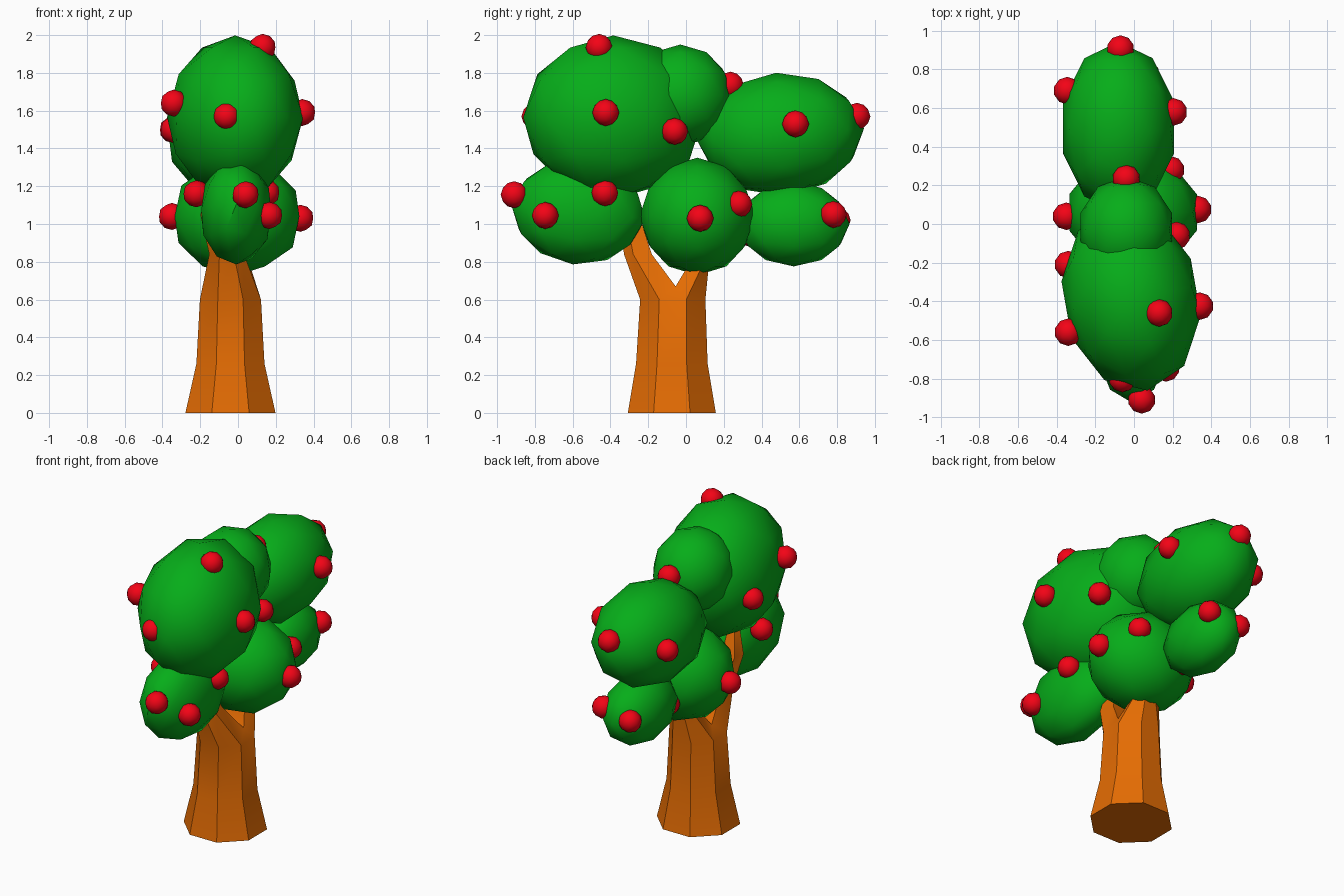
import bpy, bmesh, math
from mathutils import Matrix, Vector

if "Cube" in bpy.data.objects:
    bpy.data.objects.remove(bpy.data.objects["Cube"])


def material(name, rgb):
    m = bpy.data.materials.new(name)
    m.diffuse_color = (*rgb, 1)
    m.use_nodes = True
    m.node_tree.nodes["Principled BSDF"].inputs["Base Color"].default_value = m.diffuse_color
    return m


GREEN = material("leaf_green", (0.002, 0.42, 0.010))
RED = material("fruit_red", (0.90, 0.001, 0.008))
BROWN = material("bark_brown", (0.78, 0.15, 0.001))


def add_object(name, bm, mat):
    bmesh.ops.recalc_face_normals(bm, faces=bm.faces)
    me = bpy.data.meshes.new(name)
    bm.to_mesh(me)
    bm.free()
    me.materials.append(mat)
    ob = bpy.data.objects.new(name, me)
    bpy.context.collection.objects.link(ob)
    return ob


def ball(name, centre, radii, mat, tilt=0, yaw=0):
    """Low-poly ellipsoid tilted about x, then turned about z."""
    bm = bmesh.new()
    m = (Matrix.Translation(centre) @ Matrix.Rotation(math.radians(yaw), 4, 'Z')
         @ Matrix.Rotation(math.radians(tilt), 4, 'X') @ Matrix.Diagonal((*radii, 1)))
    bmesh.ops.create_icosphere(bm, subdivisions=2, radius=1.02, matrix=m)
    return add_object(name, bm, mat)


def ring(bm, spec, angles):
    x, y, z, rx, ry = spec
    return [bm.verts.new((x + rx * math.cos(math.radians(a)),
                          y + ry * math.sin(math.radians(a)), z)) for a in angles]


def bridge(bm, a, b):
    for i in range(len(a)):
        j = (i + 1) % len(a)
        bm.faces.new((a[i], a[j], b[j], b[i]))


# Trunk: flared octagon that splits at a saddle into two six-sided branches
bm = bmesh.new()
octagon = [22.5 + 45 * i for i in range(8)]
trunk = [ring(bm, s, octagon) for s in [(-0.04, -0.075, 0.0, 0.258, 0.252),
                                        (-0.04, -0.075, 0.26, 0.195, 0.205),
                                        (-0.04, -0.07, 0.60, 0.175, 0.187)]]
bm.faces.new(trunk[0])
for a, b in zip(trunk, trunk[1:]):
    bridge(bm, a, b)
top = trunk[-1]
right = bm.verts.new((0.08, -0.055, 0.67))
left = bm.verts.new((-0.15, -0.055, 0.67))
bm.faces.new((top[7], top[0], right))
bm.faces.new((top[3], top[4], left))
front = (top[4:] + [right, left], octagon[4:] + [405, 495],
         [(-0.06, -0.245, 0.84, 0.10, 0.09), (-0.13, -0.295, 1.05, 0.075, 0.065),
          (-0.11, -0.34, 1.2, 0.04, 0.04)])
back = (top[:4] + [left, right], octagon[:4] + [225, 315],
        [(-0.03, 0.055, 0.77, 0.105, 0.07), (-0.04, 0.08, 1.0, 0.08, 0.06)])
for base, angles, specs in (front, back):
    for s in specs:
        upper = ring(bm, s, angles)
        bridge(bm, base, upper)
        base = upper
    bm.faces.new(base)
add_object("trunk", bm, BROWN)

# Foliage clumps: name, centre, radii, tilt, yaw
for name, c, r, t, w in [
    ("front_upper_foliage", (-0.015, -0.385, 1.565), (0.35, 0.475, 0.425), 0, 10),
    ("middle_upper_foliage", (-0.04, -0.03, 1.68), (0.245, 0.27, 0.265), 0, 0),
    ("back_upper_foliage", (-0.08, 0.50, 1.475), (0.295, 0.435, 0.32), 4, 0),
    ("front_lower_foliage", (-0.01, -0.57, 1.065), (0.19, 0.35, 0.275), -6, 0),
    ("middle_lower_foliage", (-0.005, 0.06, 1.04), (0.34, 0.30, 0.305), 0, 0),
    ("back_lower_foliage", (-0.06, 0.57, 1.00), (0.185, 0.29, 0.22), 0, 0),
]:
    ball(name, c, r, GREEN, t, w)

# Fruit scattered over the clumps
fruit = [(0.13, -0.46, 1.935), (0.34, -0.425, 1.59), (0.22, -0.06, 1.49),
         (-0.06, -0.80, 1.57), (-0.34, -0.56, 1.64), (-0.34, -0.21, 1.50),
         (-0.04, 0.235, 1.735), (0.205, 0.58, 1.53), (-0.07, 0.905, 1.57),
         (-0.345, 0.69, 1.50), (0.04, -0.91, 1.155), (0.165, -0.745, 1.045),
         (0.15, -0.43, 1.165), (-0.22, -0.48, 1.16), (0.33, 0.075, 1.03),
         (0.19, 0.28, 1.105), (-0.35, 0.04, 1.04), (-0.11, 0.34, 0.95),
         (0.06, 0.78, 1.05), (-0.15, 0.80, 1.02)]
for i, p in enumerate(fruit, 1):
    ball(f"fruit_{i}", p, (0.07, 0.07, 0.07), RED)

# Smooth shading with the bark ridges kept sharp
for ob in bpy.context.collection.objects:
    ob.select_set(True)
    bpy.context.view_layer.objects.active = ob
bpy.ops.object.shade_smooth_by_angle(angle=math.radians(35))
